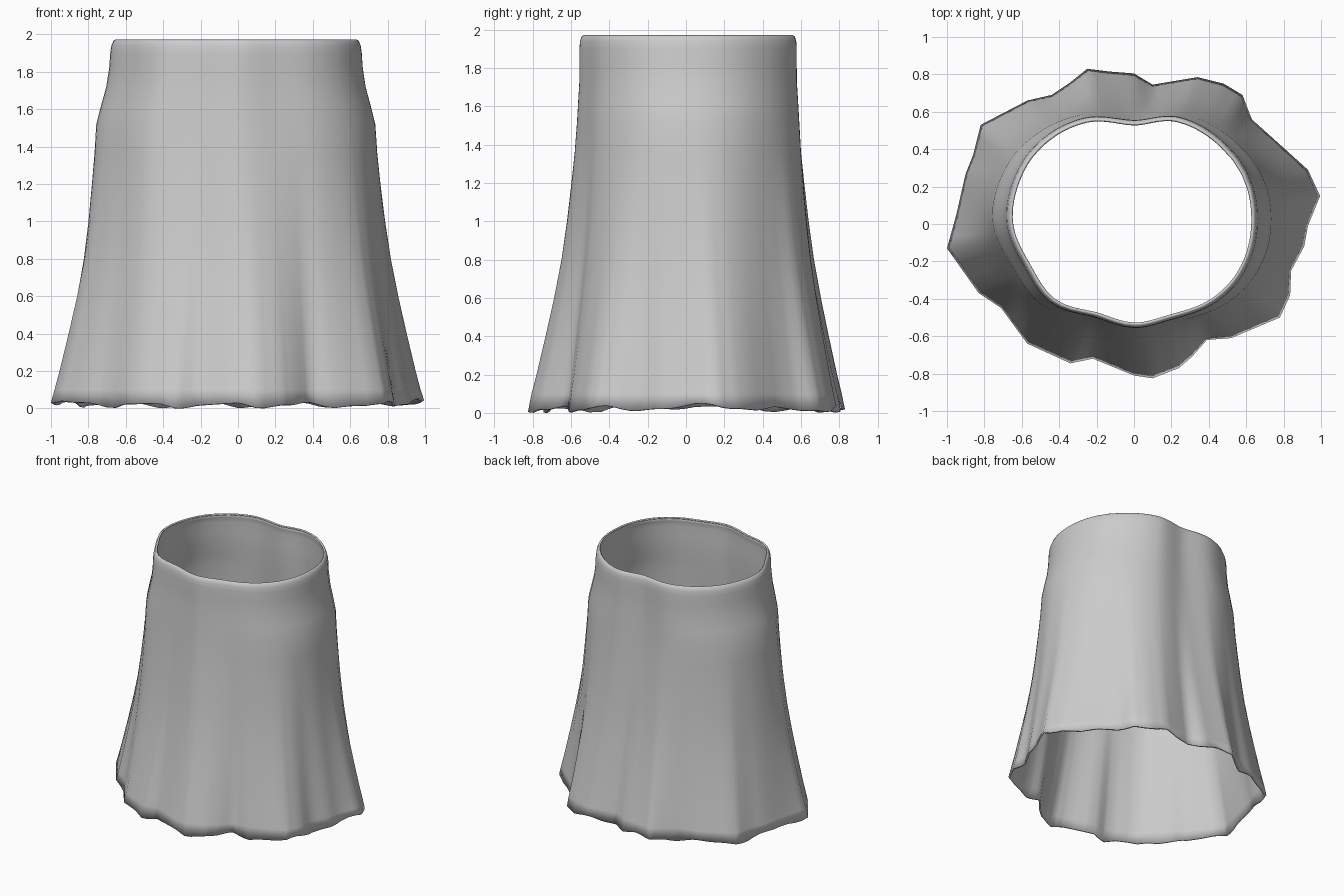
import bpy, bmesh, math

if "Cube" in bpy.data.objects:
    bpy.data.objects.remove(bpy.data.objects["Cube"])

# outlines read in plan: folded hem and waist opening
HEM = [(-1, -.13), (-.95, .05), (-.9, .27), (-.86, .37), (-.82, .53), (-.57, .66), (-.44, .69),
       (-.35, .75), (-.25, .83), (-.13, .815), (0, .805), (.1, .745), (.22, .765), (.34, .785),
       (.48, .75), (.58, .69), (.63, .56), (.93, .29), (.995, .15), (.93, -.01), (.91, -.12),
       (.84, -.25), (.835, -.38), (.78, -.5), (.52, -.61), (.39, -.62), (.31, -.71), (.24, -.77),
       (.1, -.825), (0, -.81), (-.22, -.72), (-.34, -.745), (-.57, -.64), (-.71, -.45), (-.83, -.37)]
WAIST = [(-.645, .01), (-.6, .25), (-.5, .4), (-.25, .54), (0, .525), (.22, .545), (.45, .42),
         (.58, .25), (.625, 0), (.58, -.2), (.45, -.37), (.2, -.48), (0, -.525), (-.2, -.47),
         (-.42, -.4), (-.55, -.22)]
# (height, blend from hip to hem)
LOWER = [(0, 1), (.1, .93), (.2, .83), (.4, .65), (.6, .48), (.8, .33), (1, .215),
         (1.2, .12), (1.36, .05), (1.52, 0)]
# (height, blend from hip to waist, offset beyond the waist opening)
UPPER = [(1.62, .3, .025), (1.72, .62, .025), (1.82, .83, .028), (1.9, .92, .03),
         (1.94, .97, .028), (1.965, 1, .02), (1.972, 1, .01), (1.965, 1, .002)]


def radius_at(outline, a):
    """Smooth periodic interpolation of an outline's radius by angle."""
    pts = sorted((math.atan2(y, x) % math.tau, math.hypot(x, y)) for x, y in outline)
    n = len(pts)
    a %= math.tau
    i = next((k for k in range(n) if pts[k][0] > a), n) - 1
    p = [pts[(i + k) % n] for k in (-1, 0, 1, 2)]
    gap = (p[2][0] - p[1][0]) % math.tau
    t = ((a - p[1][0]) % math.tau) / gap
    r0, r1, r2, r3 = (q[1] for q in p)
    return r1 + t * ((r2 - r0) + t * (2 * r0 - 5 * r1 + 4 * r2 - r3
                     + t * (3 * (r1 - r2) + r3 - r0))) / 2


SUB = 3
hem = []
for (x0, y0), (x1, y1) in zip(HEM, HEM[1:] + HEM[:1]):
    hem += [(x0 + (x1 - x0) * k / SUB, y0 + (y1 - y0) * k / SUB) for k in range(SUB)]

bm = bmesh.new()
columns = []
for x, y in hem:
    a = math.atan2(y, x)
    c, s = math.cos(a), math.sin(a)
    r = radius_at(WAIST, a)
    hx, hy = (r + .03) * c * 1.12, (r + .03) * s * 1.025
    wave = max(0, .018 + .012 * math.sin(11 * a + 1) + .006 * math.sin(23 * a)
               + .022 * abs(x) ** 8)
    col = []
    for z, w in LOWER:
        col.append((hx + (x - hx) * w, hy + (y - hy) * w, wave if z == 0 else z))
    for z, w, d in UPPER:
        tx, ty = (r + d) * c, (r + d) * s
        col.append((hx + (tx - hx) * w, hy + (ty - hy) * w, z))
    columns.append([bm.verts.new(p) for p in col])
for i, a in enumerate(columns):
    b = columns[(i + 1) % len(columns)]
    for j in range(len(a) - 1):
        bm.faces.new((a[j], b[j], b[j + 1], a[j + 1]))
bmesh.ops.recalc_face_normals(bm, faces=bm.faces)
# make sure the cloth faces outward
f = bm.faces[0]
if f.normal.dot(f.calc_center_median()) < 0:
    bmesh.ops.reverse_faces(bm, faces=bm.faces)

me = bpy.data.meshes.new("skirt")
bm.to_mesh(me)
bm.free()
me.shade_smooth()
skirt = bpy.data.objects.new("skirt", me)
bpy.context.collection.objects.link(skirt)
# thin cloth thickness, inward
sol = skirt.modifiers.new("cloth", 'SOLIDIFY')
sol.thickness = .014
sol.offset = -1
